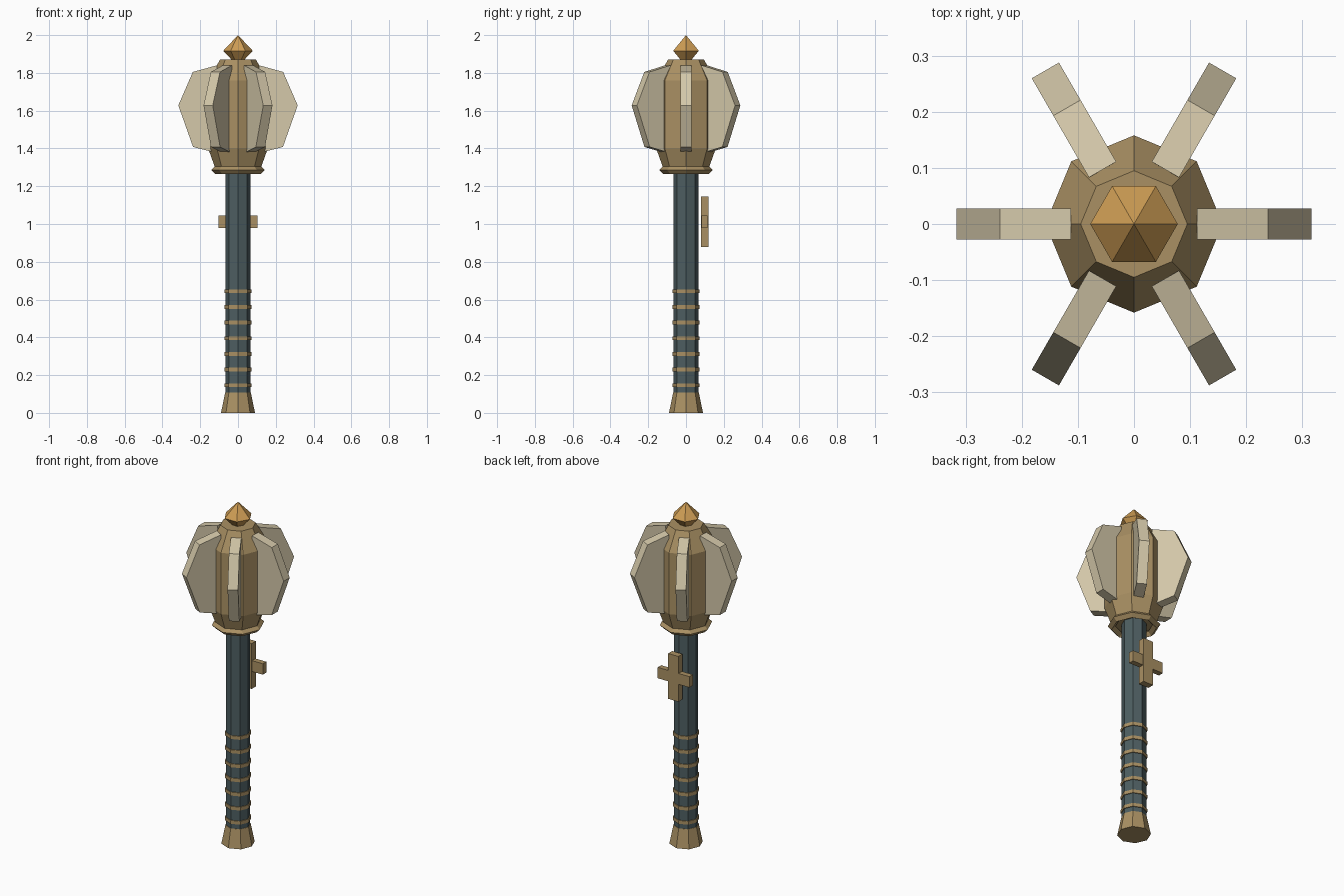
import bpy, bmesh
from math import cos, sin, pi, radians
from mathutils import Matrix

cube = bpy.data.objects.get("Cube")
if cube:
    bpy.data.objects.remove(cube, do_unlink=True)


def material(name, rgb):
    mat = bpy.data.materials.new(name)
    mat.use_nodes = True
    colour = (*rgb, 1)
    mat.diffuse_color = colour
    mat.node_tree.nodes["Principled BSDF"].inputs["Base Color"].default_value = colour
    return mat


brass = material("brass", (0.40, 0.28, 0.125))
gold = material("gold", (0.62, 0.34, 0.09))
steel = material("pale steel", (0.66, 0.58, 0.40))
grip = material("dark teal", (0.075, 0.112, 0.12))


def finish(name, bm, mat):
    bmesh.ops.recalc_face_normals(bm, faces=bm.faces)
    mesh = bpy.data.meshes.new(name)
    bm.to_mesh(mesh)
    bm.free()
    mesh.materials.append(mat)
    obj = bpy.data.objects.new(name, mesh)
    bpy.context.collection.objects.link(obj)
    return obj


def lathe(name, profile, mat, sides=8, closed=False):
    """Spin (radius, z) points into a faceted solid; closed makes a hollow ring."""
    bm = bmesh.new()
    rings = []
    for r, z in profile:
        if r == 0:
            rings.append([bm.verts.new((0, 0, z))] * sides)
        else:
            rings.append([bm.verts.new((r * cos(2 * pi * i / sides),
                                        r * sin(2 * pi * i / sides), z))
                          for i in range(sides)])
    pairs = list(zip(rings, rings[1:]))
    if closed:
        pairs.append((rings[-1], rings[0]))
    for low, high in pairs:
        for i in range(sides):
            j = (i + 1) % sides
            corners = list(dict.fromkeys((low[i], low[j], high[j], high[i])))
            bm.faces.new(corners)
    if not closed:
        for ring in (rings[0], rings[-1]):
            if ring[0] is not ring[1]:
                bm.faces.new(ring)
    return finish(name, bm, mat)


def box(name, size, centre, mat):
    bm = bmesh.new()
    bmesh.ops.create_cube(bm, size=1, matrix=Matrix.Translation(centre)
                          @ Matrix.Diagonal((*size, 1)))
    return finish(name, bm, mat)


# Handle
lathe("pommel", [(0.09, 0), (0.068, 0.108)], brass)
lathe("shaft", [(0.066, 0.10), (0.066, 1.32)], grip)
for n in range(7):
    z = 0.146 + n * 0.083
    lathe(f"grip_ring_{n + 1}", [(0.071, z - 0.01), (0.071, z + 0.01)], brass)

# Head with its collar and pointed finial
lathe("collar", [(0.12, 1.265), (0.141, 1.286), (0.12, 1.307), (0.099, 1.286)],
      brass, closed=True)
lathe("head_core", [(0.12, 1.295), (0.158, 1.40), (0.158, 1.76), (0.095, 1.87)], brass)
lathe("finial", [(0, 1.834), (0.078, 1.917), (0, 2.0)], gold, sides=6)

# Six flanges around the head
FLANGE = [(0.11, 1.375), (0.238, 1.408), (0.316, 1.628), (0.239, 1.805), (0.112, 1.84)]
for n in range(6):
    bm = bmesh.new()
    face = bm.faces.new([bm.verts.new((x, -0.028, z)) for x, z in FLANGE])
    grown = bmesh.ops.extrude_face_region(bm, geom=[face], use_keep_orig=True)["geom"]
    bmesh.ops.translate(bm, vec=(0, 0.056, 0),
                        verts=[v for v in grown if isinstance(v, bmesh.types.BMVert)])
    bmesh.ops.rotate(bm, verts=bm.verts, matrix=Matrix.Rotation(radians(60 * n), 3, 'Z'))
    finish(f"flange_{n + 1}", bm, steel)

# Cross ornament behind the shaft
box("cross_upright", (0.066, 0.038, 0.266), (0, 0.099, 1.012), brass)
box("cross_bar", (0.206, 0.032, 0.064), (0, 0.099, 1.012), brass)
